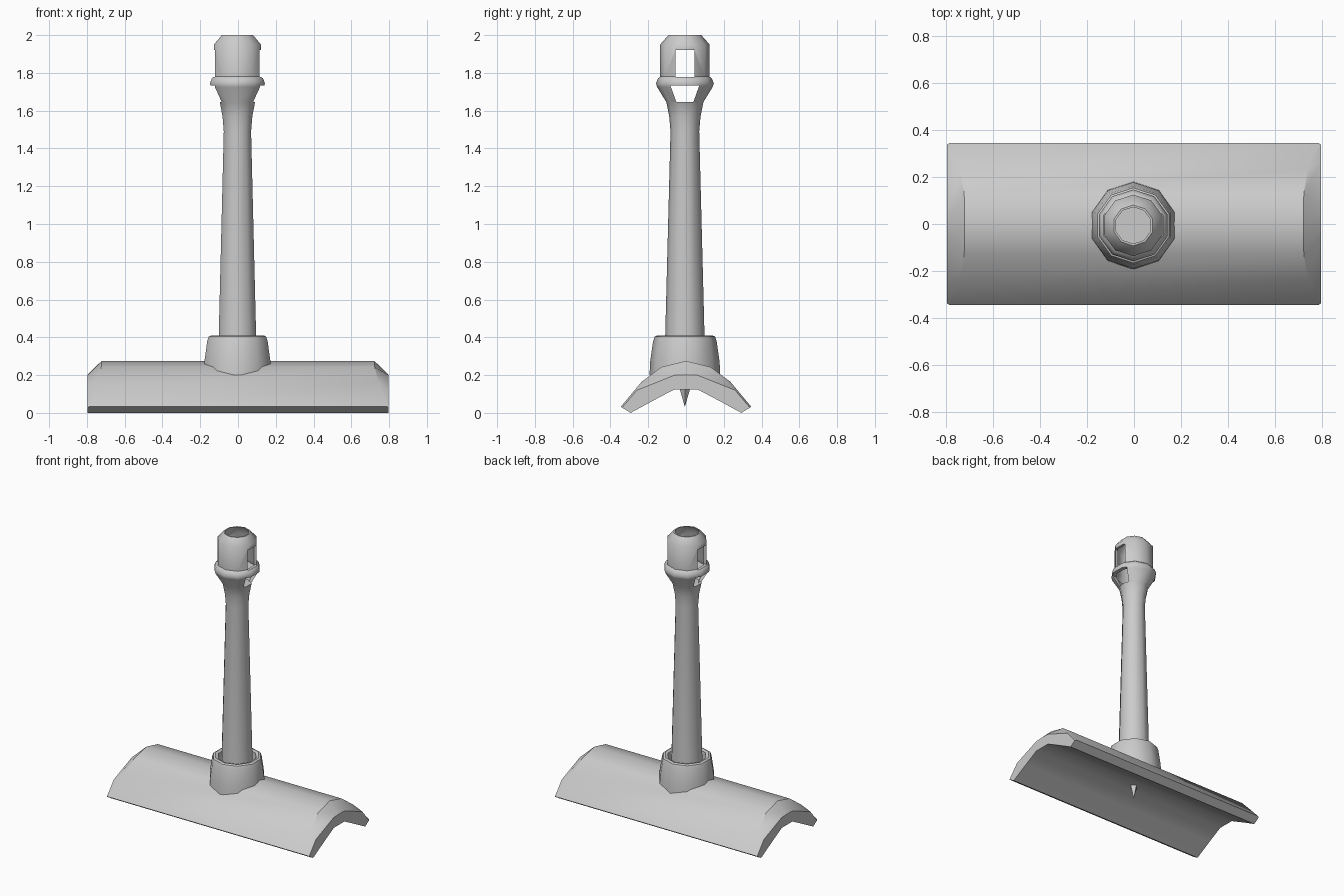
import bpy, bmesh
from math import sin, cos, pi, radians

if "Cube" in bpy.data.objects:
    bpy.data.objects.remove(bpy.data.objects["Cube"])

CX, CY = -0.003, -0.006   # axis of the upright parts


def skin(name, rings, smooth=None):
    """Bridge equal-sized point rings, cap both ends."""
    bm = bmesh.new()
    vs = [[bm.verts.new(p) for p in r] for r in rings]
    n = len(rings[0])
    for a, b in zip(vs, vs[1:]):
        for i in range(n):
            j = (i + 1) % n
            bm.faces.new((a[i], a[j], b[j], b[i]))
    bm.faces.new(vs[0][::-1])
    bm.faces.new(vs[-1])
    bmesh.ops.recalc_face_normals(bm, faces=bm.faces)
    me = bpy.data.meshes.new(name)
    bm.to_mesh(me)
    bm.free()
    ob = bpy.data.objects.new(name, me)
    bpy.context.collection.objects.link(ob)
    if smooth:
        shade(ob, smooth)
    return ob


def select(ob):
    bpy.ops.object.select_all(action='DESELECT')
    ob.select_set(True)
    bpy.context.view_layer.objects.active = ob


def shade(ob, deg):
    select(ob)
    bpy.ops.object.shade_smooth_by_angle(angle=radians(deg))


def lathe(name, profile, sides=10, smooth=None):
    """Revolve (radius, z) points; a corner points along +y."""
    rings = [[(CX + r * cos(pi / 2 + 2 * pi * i / sides),
               CY + r * sin(pi / 2 + 2 * pi * i / sides), z) for i in range(sides)]
             for r, z in profile]
    return skin(name, rings, smooth)


# Arched base plate with chamfered ends: half stations (outer y,z,x / mid y,z / inner y,z)
half = [((0, .275, .722), (0, .202), (0, .125)),
        ((.13, .243, .724), (.06, .200), (.06, .125)),
        ((.235, .165, .742), (.26, .120), (.17, .067)),
        ((.345, .033, .788), (.338, .028), (.293, .0))]
END = .797
rings = []
for s, st in [(-1, h) for h in half[:0:-1]] + [(1, h) for h in half]:
    (oy, oz, ox), (my, mz), (iy, iz) = st
    side = [(ox, s * oy, oz), (END, s * my, mz), (END, s * iy, iz)]
    rings.append(side + [(-x, y, z) for x, y, z in side[::-1]])
skin("arched_base", rings, 30)

# Socket collar
lathe("socket_collar", [(.187, .2), (.184, .27), (.168, .38), (.160, .404), (.146, .41),
                        (.127, .404), (.122, .33)], smooth=40)

# Tapered shaft, flare, rim and hollow head in one turned profile
shaft = lathe("shaft_and_head", [
    (.106, .22), (.104, .41), (.076, 1.49), (.083, 1.57), (.098, 1.645), (.147, 1.725),
    (.153, 1.745), (.143, 1.77), (.131, 1.78), (.131, 1.95), (.087, 2.0),
    (.078, 2.0), (.113, 1.94), (.113, 1.775), (.125, 1.74), (.08, 1.643)])

# Openings through the head along x: straight window above, flared one below the rim
for (w0, z0), (w1, z1) in [((.05, 1.777), (.05, 1.922)), ((.045, 1.646), (.076, 1.732))]:
    cutter = skin("opening_cutter", [[(x, CY + y * w, z) for x, y in
                                      ((-.3, -1), (.3, -1), (.3, 1), (-.3, 1))]
                                     for w, z in ((w0, z0), (w1, z1))])
    cutter.hide_render = True
    mod = shaft.modifiers.new("opening", 'BOOLEAN')
    mod.operation, mod.solver, mod.object = 'DIFFERENCE', 'EXACT', cutter
    select(shaft)
    bpy.ops.object.modifier_apply(modifier=mod.name)
    bpy.data.objects.remove(cutter)
shade(shaft, 40)

# Small spike under the base
lathe("underside_spike", [(.03, .15), (.027, .125), (.001, .035)], sides=4)
